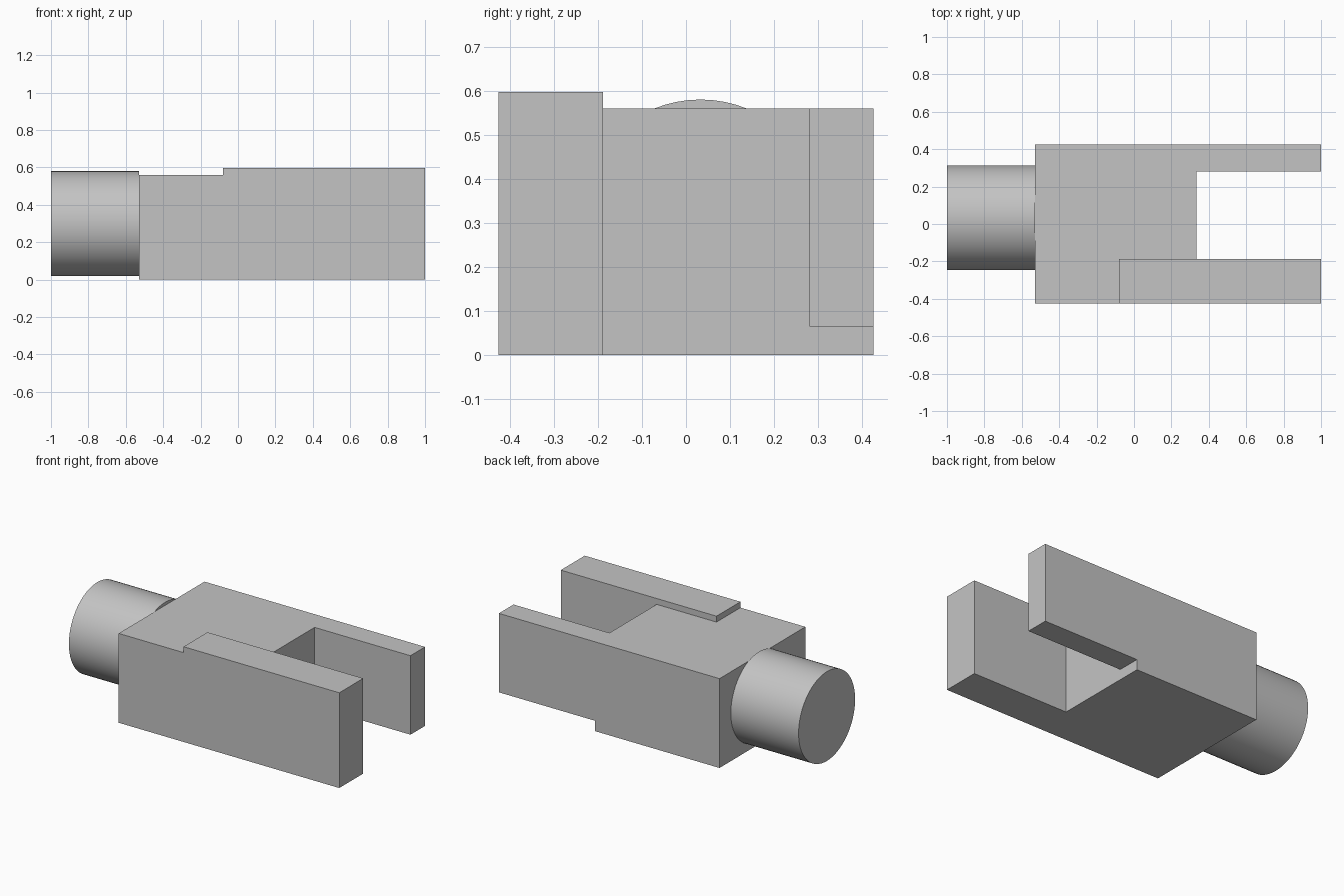
import bpy, bmesh, math
from mathutils import Vector

cube = bpy.data.objects.get("Cube")
if cube:
    bpy.data.objects.remove(cube, do_unlink=True)

grey = bpy.data.materials.new("plain_grey")
grey.use_nodes = True
colour = (0.55, 0.55, 0.55, 1)
grey.diffuse_color = colour
grey.node_tree.nodes["Principled BSDF"].inputs["Base Color"].default_value = colour


def slab(name, profile, y0, y1):
    """Extrude a side profile of (x, z) points from y0 to y1."""
    bm = bmesh.new()
    face = bm.faces.new([bm.verts.new((x, y0, z)) for x, z in profile])
    grown = bmesh.ops.extrude_face_region(bm, geom=[face])
    moved = [v for v in grown["geom"] if isinstance(v, bmesh.types.BMVert)]
    bmesh.ops.translate(bm, verts=moved, vec=Vector((0, y1 - y0, 0)))
    bmesh.ops.recalc_face_normals(bm, faces=bm.faces)
    mesh = bpy.data.meshes.new(name)
    bm.to_mesh(mesh)
    bm.free()
    mesh.materials.append(grey)
    obj = bpy.data.objects.new(name, mesh)
    bpy.context.collection.objects.link(obj)
    return obj


BACK, ROOT, TIP = -0.53, 0.335, 1.0      # stations along x
TOP, RAISED = 0.56, 0.597

# Forked block: raised front arm, middle web, notched rear arm
block = slab("fork_block", [(BACK, 0), (TIP, 0), (TIP, RAISED), (-0.08, RAISED),
                            (-0.08, TOP), (BACK, TOP)], -0.425, -0.188)
web = slab("web", [(BACK, 0), (ROOT, 0), (ROOT, TOP), (BACK, TOP)], -0.188, 0.28)
rear = slab("rear_arm", [(BACK, 0), (ROOT, 0), (ROOT, 0.065), (TIP, 0.065),
                         (TIP, TOP), (BACK, TOP)], 0.28, 0.425)

# Fuse the slabs into one solid
bpy.context.view_layer.objects.active = block
for part in (web, rear):
    mod = block.modifiers.new("fuse", "BOOLEAN")
    mod.operation, mod.solver, mod.object = "UNION", "EXACT", part
    bpy.ops.object.modifier_apply(modifier=mod.name)
    bpy.data.objects.remove(part, do_unlink=True)

# Clean the coplanar seams
bm = bmesh.new()
bm.from_mesh(block.data)
bmesh.ops.remove_doubles(bm, verts=bm.verts, dist=0.0005)
bmesh.ops.dissolve_limit(bm, angle_limit=math.radians(1), verts=bm.verts, edges=bm.edges)
bm.to_mesh(block.data)
bm.free()

# Round shank on the end of the block
bpy.ops.mesh.primitive_cylinder_add(vertices=64, radius=0.28, depth=BACK + 1,
                                    location=((BACK - 1) / 2, 0.033, 0.3),
                                    rotation=(0, math.pi / 2, 0))
shank = bpy.context.object
shank.name = "shank"
shank.data.materials.append(grey)
bpy.ops.object.shade_smooth_by_angle()
